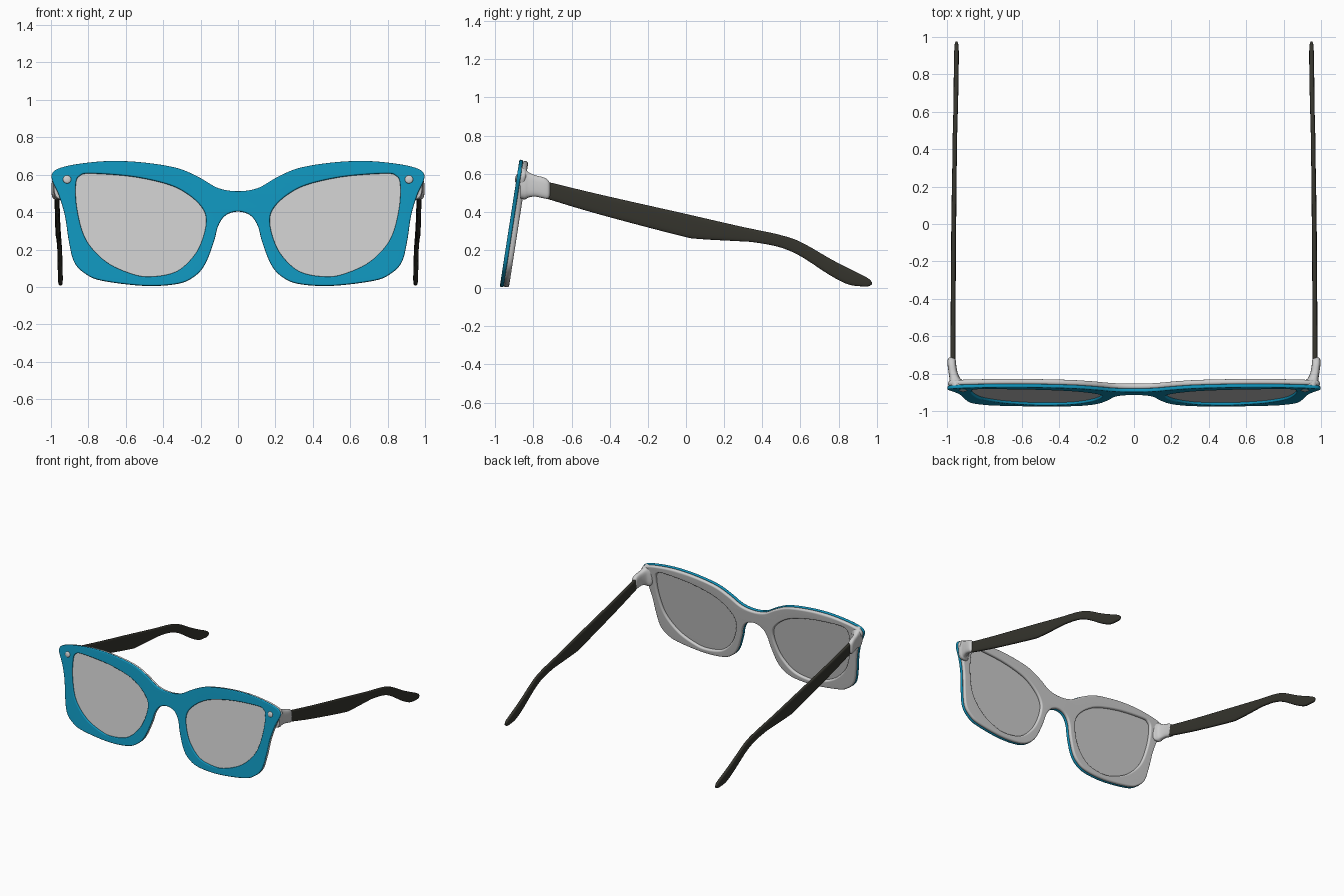
import bpy, bmesh, math
from mathutils import Matrix

if "Cube" in bpy.data.objects:
    bpy.data.objects.remove(bpy.data.objects["Cube"])

TILT = math.atan2(1, 0.155)          # the front leans back at the top
FRONT_Y = -0.978


def material(name, rgb):
    m = bpy.data.materials.new(name)
    m.diffuse_color = (*rgb, 1)
    m.use_nodes = True
    m.node_tree.nodes["Principled BSDF"].inputs["Base Color"].default_value = m.diffuse_color
    return m


def smooth_points(pts, closed, steps):
    """Catmull-Rom interpolation through points of any dimension."""
    n = len(pts)
    pick = (lambda i: pts[i % n]) if closed else (lambda i: pts[max(0, min(n - 1, i))])
    out = []
    for i in range(n if closed else n - 1):
        quad = [pick(i + k) for k in (-1, 0, 1, 2)]
        for s in range(steps):
            t = s / steps
            out.append(tuple(0.5 * (2 * b + (c - a) * t + (2 * a - 5 * b + 4 * c - d) * t * t
                                    + (3 * b - a - 3 * c + d) * t ** 3)
                             for a, b, c, d in zip(*quad)))
    if not closed:
        out.append(tuple(pts[-1]))
    return out


def finish(ob, mat=None, angle=35):
    if mat:
        ob.data.materials.append(mat)
    bpy.ops.object.select_all(action='DESELECT')
    ob.select_set(True)
    bpy.context.view_layer.objects.active = ob
    bpy.ops.object.shade_smooth_by_angle(angle=math.radians(angle))


def plate(name, loops, near, far, bevel, mat=None, grow=0.0):
    """Rounded flat plate filling the loops, between two depths behind the front face."""
    cu = bpy.data.curves.new(name, 'CURVE')
    cu.dimensions, cu.fill_mode = '2D', 'BOTH'
    cu.bevel_depth, cu.bevel_resolution = bevel, 3
    cu.extrude = (far - near) / 2 - bevel
    cu.offset = grow - bevel
    for loop in loops:
        sp = cu.splines.new('POLY')
        sp.points.add(len(loop) - 1)
        for p, (x, z) in zip(sp.points, loop):
            p.co = (x, z / math.sin(TILT), 0, 1)
        sp.use_cyclic_u = True
    ob = bpy.data.objects.new(name, cu)
    bpy.context.collection.objects.link(ob)
    ob.matrix_world = (Matrix.Translation((0, FRONT_Y, 0)) @ Matrix.Rotation(TILT, 4, 'X')
                       @ Matrix.Translation((0, 0, -(near + far) / 2)))
    bpy.ops.object.select_all(action='DESELECT')
    ob.select_set(True)
    bpy.context.view_layer.objects.active = ob
    bpy.ops.object.convert(target='MESH')
    ob = bpy.context.view_layer.objects.active
    bm = bmesh.new()
    bm.from_mesh(ob.data)
    bmesh.ops.remove_doubles(bm, verts=bm.verts, dist=1e-5)
    bmesh.ops.recalc_face_normals(bm, faces=bm.faces)
    bm.to_mesh(ob.data)
    bm.free()
    finish(ob, mat)
    ob.modifiers.new("Weighted", 'WEIGHTED_NORMAL').keep_sharp = True
    return ob


def mirrored(name, bm, mat=None, angle=50):
    """Object from a right-hand mesh, mirrored to the left."""
    bmesh.ops.recalc_face_normals(bm, faces=bm.faces)
    me = bpy.data.meshes.new(name)
    bm.to_mesh(me)
    bm.free()
    ob = bpy.data.objects.new(name, me)
    bpy.context.collection.objects.link(ob)
    finish(ob, mat, angle)
    ob.modifiers.new("Mirror", 'MIRROR').use_mirror_merge = False
    return ob


def loft(name, stations, power, mat=None, sides=24):
    """Skin rounded sections given as (y, z top, z bottom, x centre, half width)."""
    bm = bmesh.new()
    rings = []
    for y, zt, zb, xc, hw in smooth_points(stations, False, 5):
        ring = []
        for i in range(sides):
            a = 2 * math.pi * i / sides
            c, s = math.cos(a), math.sin(a)
            cx = math.copysign(abs(c) ** (2 / power), c)
            sz = math.copysign(abs(s) ** (2 / power), s)
            ring.append(bm.verts.new((xc + hw * cx, y, (zt + zb) / 2 + (zt - zb) / 2 * sz)))
        rings.append(ring)
    for r0, r1 in zip(rings, rings[1:]):
        for i in range(sides):
            j = (i + 1) % sides
            bm.faces.new((r0[i], r0[j], r1[j], r1[i]))
    bm.faces.new(rings[0])
    bm.faces.new(rings[-1])
    return mirrored(name, bm, mat)


blue = material("blue", (0.005, 0.29, 0.49))
dark = material("dark", (0.035, 0.034, 0.026))

# Outline of the front (right half, top centre to bottom centre) and lens opening
half = [(0, .513), (.107, .530), (.21, .588), (.33, .638), (.52, .668), (.70, .674),
        (.866, .657), (.96, .634), (.993, .608), (.993, .57), (.957, .49), (.925, .38), (.905, .25),
        (.877, .137), (.82, .075), (.73, .036), (.50, .008), (.32, .019), (.23, .06),
        (.175, .125), (.13, .24), (.105, .33), (.065, .385), (0, .405)]
outline = smooth_points(half + [(-x, z) for x, z in half[-2:0:-1]], True, 6)
lens_pts = [(.17, .366), (.2, .436), (.28, .505), (.385, .553), (.57, .592), (.785, .608),
            (.845, .596), (.867, .55), (.86, .414), (.813, .254), (.706, .136), (.57, .072),
            (.465, .056), (.33, .083), (.235, .168), (.187, .265)]
right_lens = smooth_points(lens_pts, True, 6)
left_lens = [(-x, z) for x, z in reversed(right_lens)]

# Front plate, backing frame and lenses
plate("front_plate", [outline, right_lens, left_lens], 0.0, 0.02, 0.007, blue)
plate("back_frame", [outline, right_lens, left_lens], 0.018, 0.048, 0.013, grow=-0.003)
plate("right_lens", [right_lens], 0.014, 0.026, 0.002, grow=0.006)
plate("left_lens", [left_lens], 0.014, 0.026, 0.002, grow=0.006)

# Rivets on the front corners
bm = bmesh.new()
rx, rz = .914, .575
bmesh.ops.create_uvsphere(bm, u_segments=24, v_segments=12, radius=0.022,
                          matrix=Matrix.Translation((rx, FRONT_Y + .155 * rz, rz))
                          @ Matrix.Rotation(TILT, 4, 'X') @ Matrix.Diagonal((1, 1, .35, 1)))
mirrored("rivets", bm)

# Hinge blocks flaring out of the backing frame
loft("hinge_blocks", [(-.868, .635, .47, .938, .046), (-.845, .628, .465, .944, .044),
                      (-.825, .608, .476, .958, .029), (-.79, .592, .48, .968, .024),
                      (-.75, .582, .472, .974, .023), (-.725, .568, .469, .975, .021),
                      (-.713, .55, .485, .975, .012)], 3)

# Temple arms with drooping ear tips
loft("temple_arms", [(-.74, .561, .472, .968, .013), (-.455, .492, .387, .967, .013),
                     (-.03, .396, .275, .964, .013), (.07, .373, .258, .963, .013),
                     (.28, .325, .246, .960, .012), (.36, .308, .24, .959, .012),
                     (.49, .28, .215, .957, .012), (.6, .243, .168, .954, .012),
                     (.755, .155, .068, .951, .013), (.85, .105, .02, .950, .013),
                     (.93, .066, .009, .949, .012), (.96, .048, .011, .949, .010),
                     (.975, .032, .02, .949, .004)], 3.5, dark)
